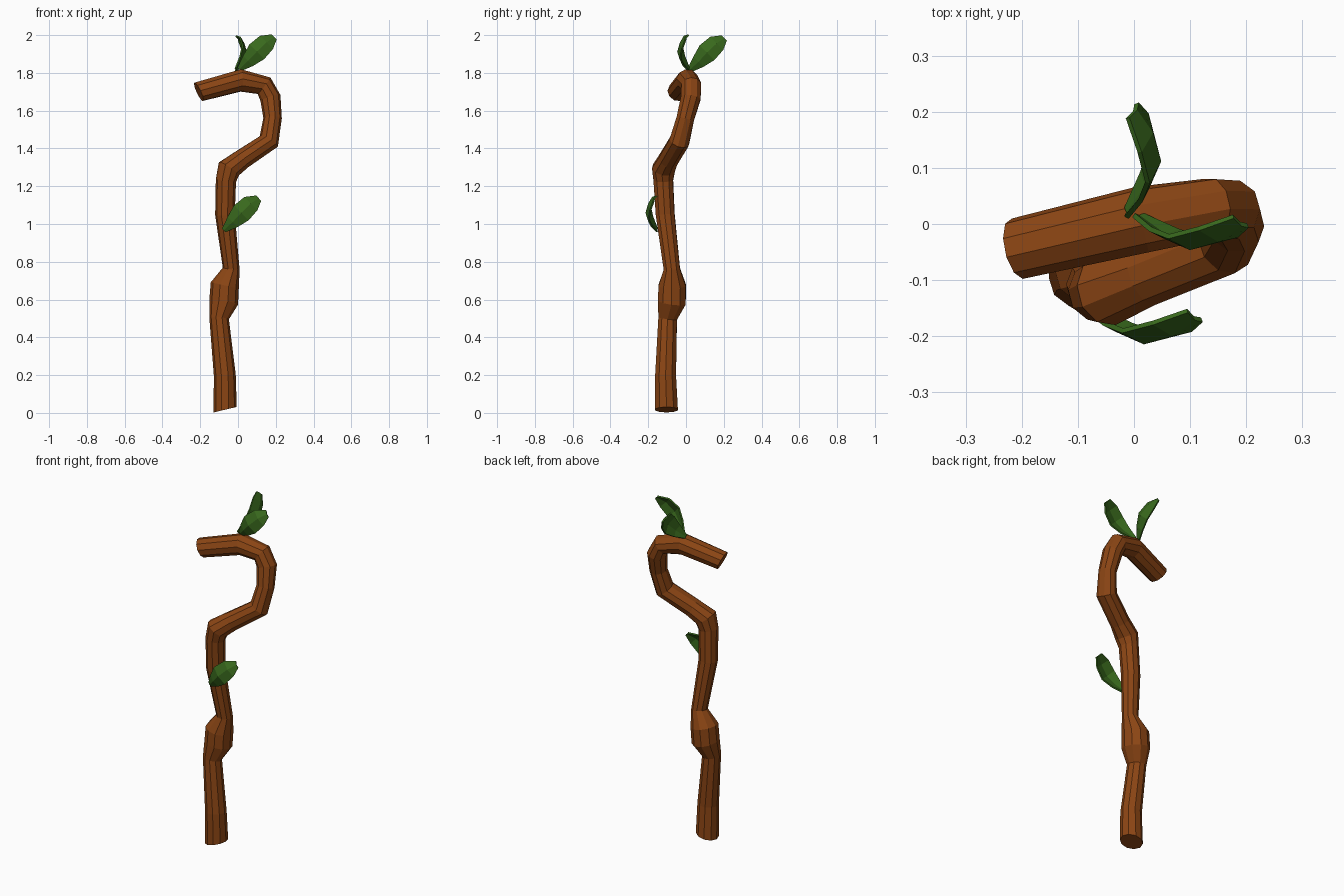
import bpy, math
from mathutils import Vector, Matrix

if "Cube" in bpy.data.objects:
    bpy.data.objects.remove(bpy.data.objects["Cube"])


def material(name, rgb):
    m = bpy.data.materials.new(name)
    m.diffuse_color = (*rgb, 1)
    m.use_nodes = True
    m.node_tree.nodes["Principled BSDF"].inputs["Base Color"].default_value = m.diffuse_color
    return m


def add_mesh(name, verts, faces, mat):
    me = bpy.data.meshes.new(name)
    me.from_pydata([tuple(v) for v in verts], [], faces)
    me.materials.append(mat)
    ob = bpy.data.objects.new(name, me)
    bpy.context.collection.objects.link(ob)
    return ob


bark = material("bark", (0.26, 0.06, 0.007))
green = material("leaf_green", (0.04, 0.14, 0.012))

# Crooked staff: centre x, y, z and radius of each ring
RINGS = [
    (-.068, -.103, .017, .063), (-.07, -.108, .20, .058), (-.10, -.097, .50, .052),
    (-.076, -.075, .585, .077), (-.070, -.073, .675, .076), (-.036, -.075, .763, .045),
    (-.069, -.110, 1.05, .052), (-.064, -.120, 1.23, .054), (-.048, -.118, 1.292, .064),
    (.022, -.092, 1.343, .055), (.163, -.035, 1.437, .056), (.183, -.003, 1.56, .049),
    (.172, .025, 1.667, .055), (.138, .028, 1.732, .055), (.015, .008, 1.76, .06),
    (-.208, -.044, 1.70, .055)]
SIDES = 10


def build_staff():
    pts = [Vector(r[:3]) for r in RINGS]
    n = len(pts)
    dirs = [(pts[i + 1] - pts[i]).normalized() for i in range(n - 1)]
    tangents = [Vector((-.23, 0, .97)).normalized()]
    tangents += [(dirs[i - 1] + dirs[i]).normalized() for i in range(1, n - 1)]
    tangents.append(Vector((-.9, -.21, -.42)).normalized())
    side = Vector((1, 0, 0))
    verts, faces = [], []
    for p, t, r in zip(pts, tangents, RINGS):
        side = (side - t * side.dot(t)).normalized()
        up = t.cross(side)
        for k in range(SIDES):
            a = 2 * math.pi * k / SIDES
            verts.append(p + (side * math.cos(a) + up * math.sin(a)) * r[3])
    for i in range(n - 1):
        for k in range(SIDES):
            a, b = i * SIDES + k, i * SIDES + (k + 1) % SIDES
            faces.append((a, b, b + SIDES, a + SIDES))
    faces.append(tuple(reversed(range(SIDES))))
    faces.append(tuple(range((n - 1) * SIDES, n * SIDES)))
    return add_mesh("staff", verts, faces, bark)


# Leaf stations: x, y, z along the rib and half width
LEAF = [(.008, .012, .0, .012), (.055, -.022, .045, .036), (.10, -.042, .092, .053),
        (.15, -.028, .140, .047), (.19, .0, .168, .018)]


def build_leaf(name, base, turn):
    verts, faces = [], []
    for i, (x, y, z, w) in enumerate(LEAF):
        d = w * .72
        fold = w * .3
        for s in (-1, 0, 1):
            verts.append((x + s * d, y + abs(s) * fold - s * .008 * i / 4, z - s * d))
    for i in range(len(LEAF) - 1):
        for k in range(2):
            a = i * 3 + k
            faces.append((a, a + 1, a + 4, a + 3))
    ob = add_mesh(name, verts, faces, green)
    ob.matrix_world = Matrix.Translation(base) @ Matrix.Rotation(turn, 4, 'Z')
    mod = ob.modifiers.new("thickness", 'SOLIDIFY')
    mod.thickness = .009
    mod.offset = 0


build_staff()
build_leaf("top_leaf_right", (0, 0, 1.82), 0)
build_leaf("top_leaf_back", (.002, .012, 1.815), math.pi / 2)
build_leaf("middle_leaf", (-.082, -.168, .967), 0)
